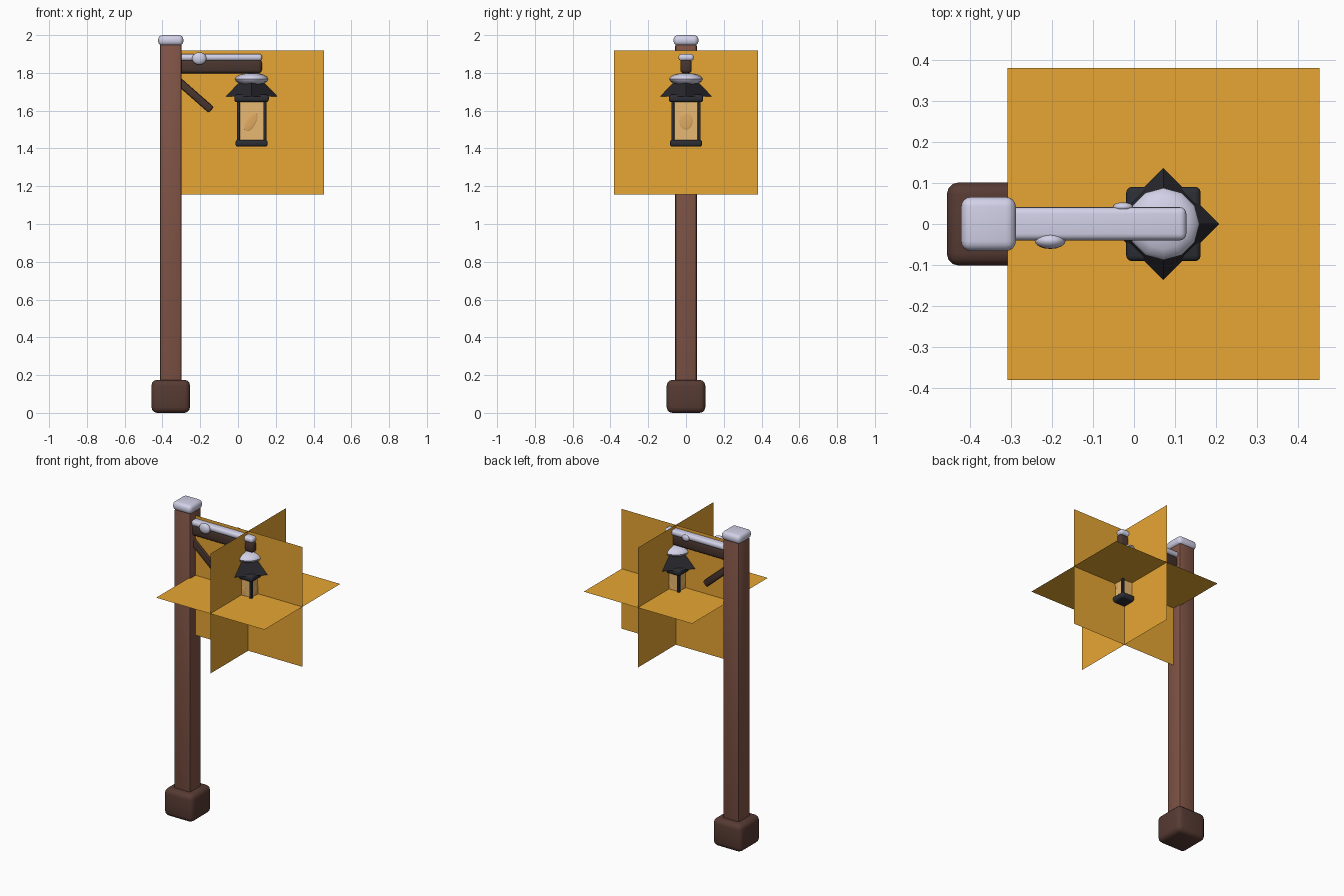
import bpy, bmesh, math
from mathutils import Matrix, Vector

if "Cube" in bpy.data.objects:
    bpy.data.objects.remove(bpy.data.objects["Cube"])


def material(name, rgb):
    m = bpy.data.materials.new(name)
    m.diffuse_color = (*rgb, 1)
    m.use_nodes = True
    m.node_tree.nodes["Principled BSDF"].inputs["Base Color"].default_value = m.diffuse_color
    return m


POST = material("post brown", (0.215, 0.088, 0.06))
BASE = material("base brown", (0.095, 0.043, 0.033))
ARM = material("arm brown", (0.068, 0.036, 0.028))
SNOW = material("snow", (0.66, 0.65, 0.82))
METAL = material("lantern metal", (0.025, 0.027, 0.034))
ROOF = material("roof black", (0.02, 0.02, 0.025))
GLASS = material("warm glass", (0.83, 0.50, 0.17))
FLAME = material("flame", (0.74, 0.40, 0.12))
GLOW = material("amber glow", (0.80, 0.38, 0.033))


def finish(name, bm, mat, smooth=True):
    me = bpy.data.meshes.new(name)
    bm.to_mesh(me)
    bm.free()
    if smooth:
        me.shade_smooth()
        me.set_sharp_from_angle(angle=math.radians(40))
    me.materials.append(mat)
    ob = bpy.data.objects.new(name, me)
    bpy.context.collection.objects.link(ob)
    return ob


def box(name, mat, x, y, z, bevel=0.0, segments=3, tilt=0.0):
    """Bevelled box from (min, max) ranges, tilted about y."""
    bm = bmesh.new()
    size = [b - a for a, b in (x, y, z)]
    mid = [(a + b) / 2 for a, b in (x, y, z)]
    bmesh.ops.create_cube(bm, size=1, matrix=Matrix.Diagonal((*size, 1)))
    if bevel:
        bmesh.ops.bevel(bm, geom=bm.edges[:], offset=bevel, segments=segments,
                        profile=0.5, affect='EDGES')
    bm.transform(Matrix.Translation(mid) @ Matrix.Rotation(tilt, 4, 'Y'))
    return finish(name, bm, mat)


def blob(name, mat, centre, radii, tilt=0.0, segments=16, rings=10):
    bm = bmesh.new()
    bmesh.ops.create_uvsphere(bm, u_segments=segments, v_segments=rings, radius=1)
    bm.transform(Matrix.Translation(centre) @ Matrix.Rotation(tilt, 4, 'Y')
                 @ Matrix.Diagonal((*radii, 1)))
    return finish(name, bm, mat)


def cone(name, mat, centre, r1, r2, depth, sides, turn=0.0):
    bm = bmesh.new()
    bmesh.ops.create_cone(bm, cap_ends=True, segments=sides, radius1=r1, radius2=r2,
                          depth=depth, matrix=Matrix.Translation(centre)
                          @ Matrix.Rotation(turn, 4, 'Z'))
    return finish(name, bm, mat, sides > 6)


# Post with its foot and snow cap
PX = -0.356
box("base", BASE, (PX - 0.102, PX + 0.102), (-0.102, 0.102), (0, 0.175), 0.03)
box("post", POST, (PX - 0.057, PX + 0.057), (-0.057, 0.057), (0.1, 1.955), 0.012, 2)
box("post_snow", SNOW, (PX - 0.067, PX + 0.067), (-0.066, 0.066), (1.944, 2.0), 0.024, 4)

# Arm, brace and arm snow
box("arm", ARM, (-0.33, 0.126), (-0.03, 0.03), (1.798, 1.872), 0.018)
box("arm_snow", SNOW, (-0.31, 0.128), (-0.04, 0.041), (1.864, 1.9), 0.016, 4)
start, tip = Vector((-0.35, 0, 1.787)), Vector((-0.142, 0, 1.604))
mid, length = (start + tip) / 2, (tip - start).length
box("brace", ARM, (mid.x - length / 2, mid.x + length / 2), (-0.02, 0.02),
    (mid.z - 0.02, mid.z + 0.02), 0.008, 2,
    tilt=math.atan2(start.z - tip.z, tip.x - start.x))
blob("snow_clump_front", SNOW, (-0.205, -0.041, 1.876), (0.038, 0.02, 0.033))
blob("snow_clump_back", SNOW, (-0.027, 0.042, 1.878), (0.025, 0.011, 0.02))

# Lantern body
LX = 0.072


def square(name, mat, half, z, bevel=0.0):
    return box(name, mat, (LX - half, LX + half), (-half, half), z, bevel)


square("lantern_floor", METAL, 0.085, (1.41, 1.446), 0.012)
square("lantern_collar", METAL, 0.091, (1.645, 1.685), 0.014)
square("lantern_glass", GLASS, 0.067, (1.435, 1.65))
for sx in (-1, 1):
    for sy in (-1, 1):
        cx, cy = LX + sx * 0.07, sy * 0.07
        box("lantern_corner_post", METAL, (cx - 0.008, cx + 0.008),
            (cy - 0.008, cy + 0.008), (1.43, 1.66), 0.002, 1)

# Flame seen through each pane
for s in (-1, 1):
    blob("flame_front_back", FLAME, (LX - 0.004, s * 0.067, 1.54), (0.026, 0.003, 0.054), tilt=0.5)
    blob("flame_side", FLAME, (LX + s * 0.067, 0, 1.545), (0.003, 0.036, 0.045))

# Lantern roof, its snow and the hanger
cone("lantern_roof", ROOF, (LX, 0, 1.73), 0.137, 0.03, 0.11, 4)
blob("roof_snow", SNOW, (LX, 0, 1.767), (0.088, 0.088, 0.032), segments=12, rings=8)
cone("hanger", METAL, (LX, 0, 1.797), 0.015, 0.015, 0.03, 10)

# Three crossed glow sheets
for name, rot in (("glow_level", Matrix.Identity(4)),
                  ("glow_front", Matrix.Rotation(math.pi / 2, 4, 'X')),
                  ("glow_side", Matrix.Rotation(math.pi / 2, 4, 'Y'))):
    bm = bmesh.new()
    bmesh.ops.create_grid(bm, x_segments=1, y_segments=1, size=0.382,
                          matrix=Matrix.Translation((LX, 0, 1.537)) @ rot)
    finish(name, bm, GLOW, False)
